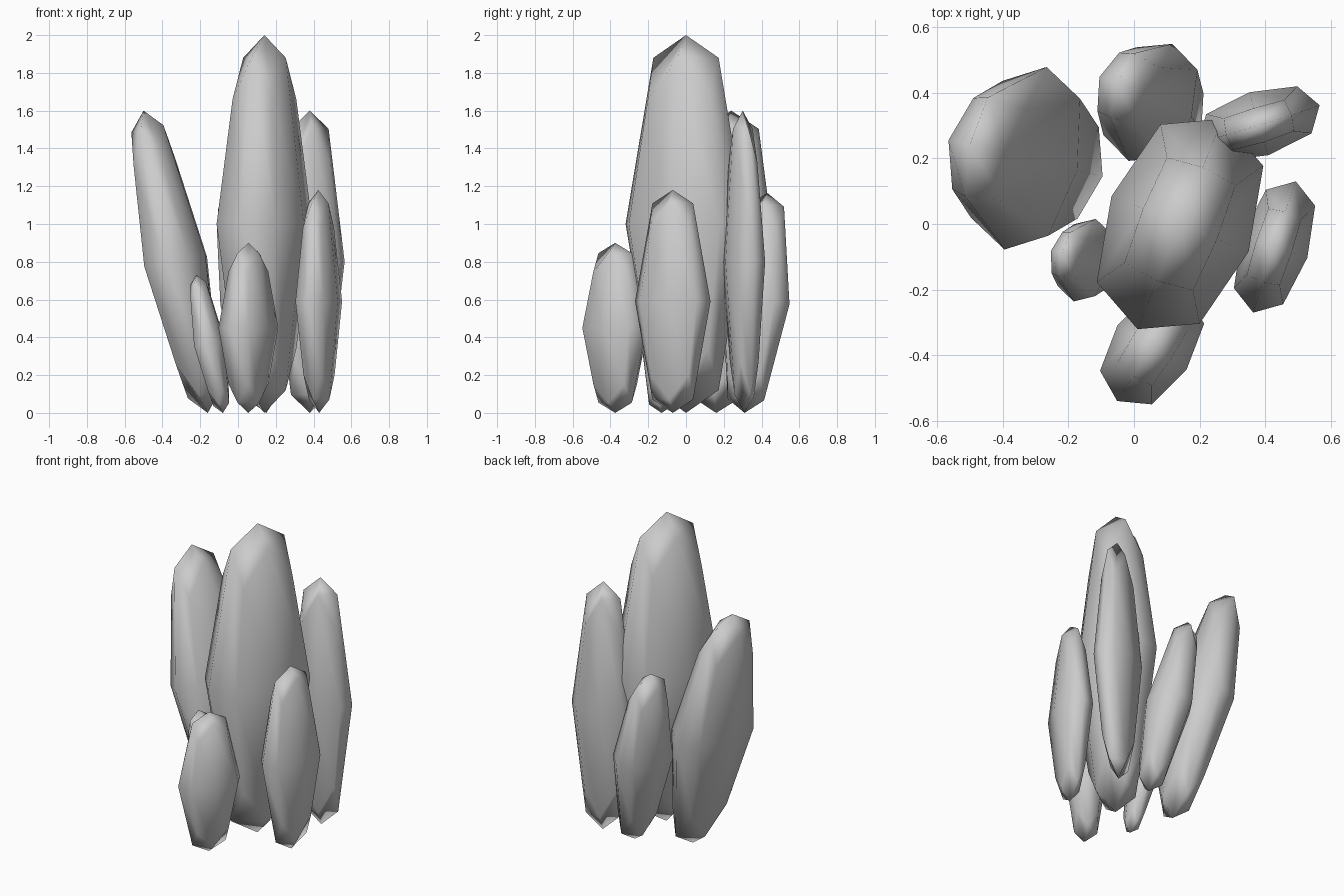
import bpy, bmesh, math
from mathutils import Vector, Matrix

if "Cube" in bpy.data.objects:
    bpy.data.objects.remove(bpy.data.objects["Cube"])

# Rounded crystal section: (sideways count, at end?) -> (sideways scale, height)
SHAPE = {(1, 0): (1.0, 0.0), (2, 0): (0.75, 0.0),
         (0, 1): (0.0, 1.0), (1, 1): (0.54, 0.88), (2, 1): (0.50, 0.66)}


def crystal(name, bottom, top, long_r, short_r, angle):
    """Long rounded shard from bottom tip to top tip; angle turns its wide side."""
    bottom, top = Vector(bottom), Vector(top)
    axis = (top - bottom).normalized()
    a = math.radians(angle)
    wide = Vector((math.cos(a), math.sin(a), 0))
    wide = (wide - axis * wide.dot(axis)).normalized()
    thin = axis.cross(wide)
    half = (top - bottom).length / 2
    mid = (top + bottom) / 2

    bm = bmesh.new()
    bmesh.ops.create_cube(bm, size=2)
    bmesh.ops.subdivide_edges(bm, edges=bm.edges[:], cuts=1, use_grid_fill=True)
    for v in bm.verts:
        x, y, z = (round(c) for c in v.co)
        s, h = SHAPE[(abs(x) + abs(y), abs(z))]
        v.co = mid + wide * (x * s * long_r) + thin * (y * s * short_r) + axis * (z * h * half)
    bmesh.ops.recalc_face_normals(bm, faces=bm.faces[:])
    for f in bm.faces:
        f.smooth = True
    mesh = bpy.data.meshes.new(name)
    bm.to_mesh(mesh)
    bm.free()
    obj = bpy.data.objects.new(name, mesh)
    bpy.context.collection.objects.link(obj)
    return obj


# Tall centre shard and the shards around it
crystal("main_crystal", (0.14, 0, 0), (0.14, 0, 2.0), 0.345, 0.225, 68)
crystal("left_crystal", (-0.16, 0.16, 0), (-0.50, 0.24, 1.6), 0.285, 0.165, 77)
crystal("back_crystal", (0.15, 0.31, 0), (-0.05, 0.43, 1.165), 0.19, 0.135, 70)
crystal("right_back_crystal", (0.38, 0.31, 0), (0.38, 0.30, 1.6), 0.193, 0.10, 17)
crystal("right_front_crystal", (0.43, -0.07, 0), (0.425, -0.07, 1.18), 0.21, 0.105, 72)
crystal("front_crystal", (0.055, -0.375, 0), (0.055, -0.375, 0.9), 0.195, 0.125, 57)
crystal("small_left_crystal", (-0.08, -0.13, 0), (-0.22, -0.09, 0.73), 0.13, 0.08, 75)
